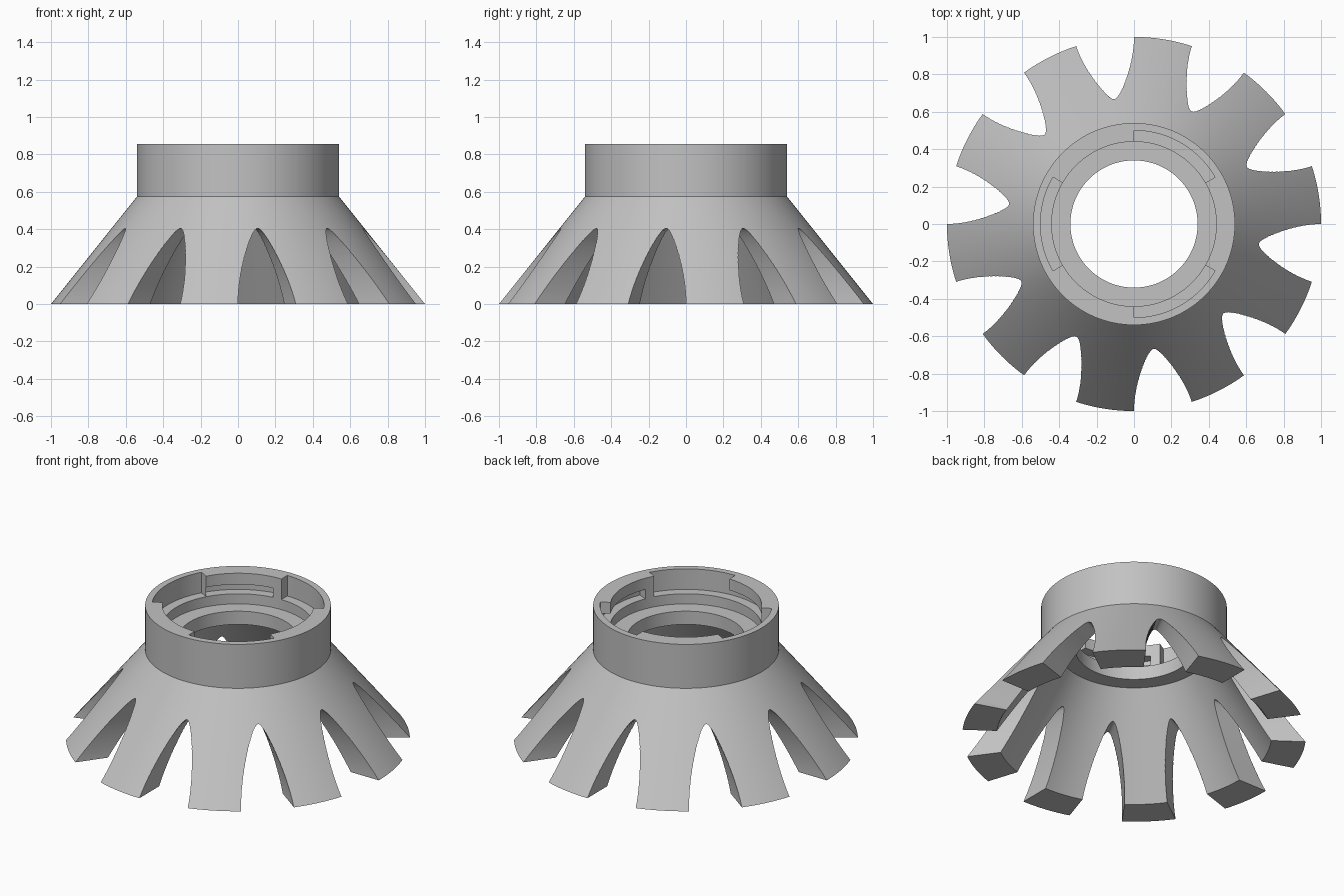
import bpy, bmesh
from math import radians, sin, cos, tan, pi

cube = bpy.data.objects.get("Cube")
if cube:
    bpy.data.objects.remove(cube, do_unlink=True)

grey = bpy.data.materials.new("light_grey")
grey.use_nodes = True
colour = (0.54, 0.54, 0.54, 1)
grey.diffuse_color = colour
grey.node_tree.nodes["Principled BSDF"].inputs["Base Color"].default_value = colour


def make_object(name, bm):
    bmesh.ops.recalc_face_normals(bm, faces=bm.faces[:])
    mesh = bpy.data.meshes.new(name)
    bm.to_mesh(mesh)
    bm.free()
    mesh.materials.append(grey)
    obj = bpy.data.objects.new(name, mesh)
    bpy.context.collection.objects.link(obj)
    return obj


def revolve(bm, profile, start=0, end=360):
    """Sweep a closed (radius, height) profile around z, capping partial sweeps."""
    full = end - start == 360
    steps = round((end - start) / 1.5)
    rings = []
    for i in range(steps if full else steps + 1):
        a = radians(start + (end - start) * i / steps)
        rings.append([bm.verts.new((r * cos(a), r * sin(a), z)) for r, z in profile])
    n = len(profile)
    for i in range(steps):
        p, q = rings[i], rings[(i + 1) % len(rings)]
        for j in range(n):
            k = (j + 1) % n
            bm.faces.new((p[j], q[j], q[k], p[k]))
    if not full:
        bm.faces.new(rings[0])
        bm.faces.new(rings[-1])


def add_slot(bm, angle):
    """Arched slot with a level roof that widens outward from the axis."""
    a = radians(angle)
    rings = []
    for r in (0.3, 1.15):
        half = r * tan(radians(9))
        outline = [(half, -0.1)]
        for i in range(41):
            c, s = cos(pi * i / 40), sin(pi * i / 40)
            outline.append((half * c * (0.6 + 0.4 * abs(c)), 0.405 * s))
        outline.append((-half, -0.1))
        rings.append([bm.verts.new((r * cos(a) - s * sin(a), r * sin(a) + s * cos(a), z))
                      for s, z in outline])
    p, q = rings
    for j in range(len(p)):
        k = (j + 1) % len(p)
        bm.faces.new((p[j], q[j], q[k], p[k]))
    bm.faces.new(p)
    bm.faces.new(q)


def cut(body, cutter):
    cutter.hide_render = True
    mod = body.modifiers.new("cut", "BOOLEAN")
    mod.operation = "DIFFERENCE"
    mod.solver = "EXACT"
    mod.object = cutter
    bpy.context.view_layer.objects.active = body
    bpy.ops.object.modifier_apply(modifier=mod.name)
    bpy.data.objects.remove(cutter, do_unlink=True)


# Hollow flared skirt, straight collar, and an inner ring shelf
bm = bmesh.new()
revolve(bm, [(0.8, 0), (1, 0), (0.54, 0.575), (0.54, 0.857),
             (0.44, 0.857), (0.44, 0.66), (0.34, 0.66), (0.34, 0.575), (0.44, 0.575)])
body = make_object("collar_with_legs", bm)

# Slots that divide the skirt into ten legs
bm = bmesh.new()
for i in range(10):
    add_slot(bm, 27 + 36 * i)
cut(body, make_object("leg_slots", bm))

# Three twist-lock entry notches in the rim
bm = bmesh.new()
for i in range(3):
    revolve(bm, [(0.4, 0.725), (0.5, 0.725), (0.5, 0.95), (0.4, 0.95)],
            30 + 120 * i, 90 + 120 * i)
cut(body, make_object("entry_notches", bm))

# Locking grooves under the tabs, open to one notch and closed at the other
bm = bmesh.new()
for i in range(3):
    revolve(bm, [(0.4, 0.725), (0.5, 0.725), (0.5, 0.785), (0.4, 0.785)],
            97.5 + 120 * i, 150 + 120 * i)
cut(body, make_object("locking_grooves", bm))

# Smooth curved walls with crisp edges
bpy.ops.object.select_all(action="DESELECT")
body.select_set(True)
bpy.context.view_layer.objects.active = body
bpy.ops.object.shade_smooth_by_angle(angle=radians(25))
